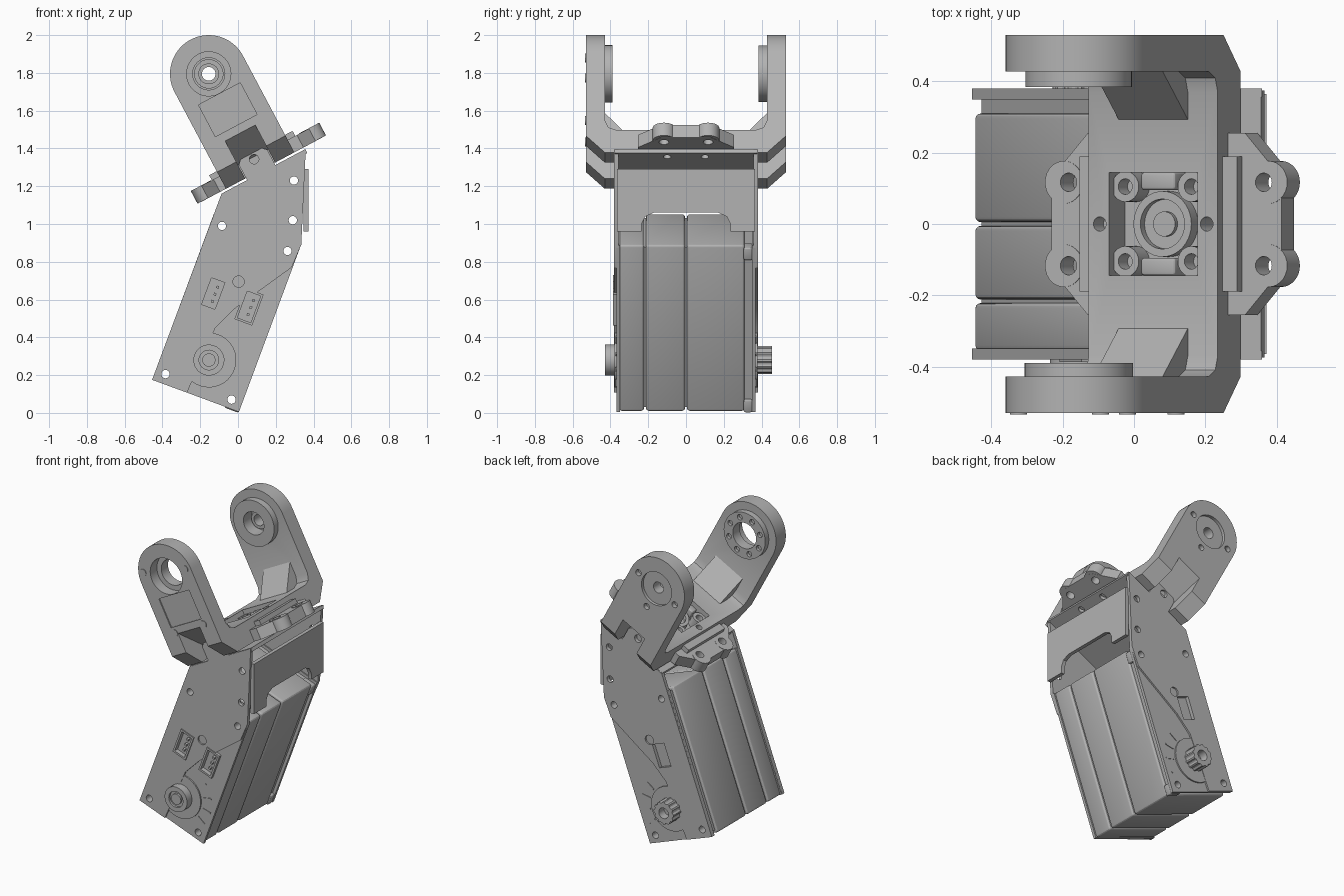
import bpy, bmesh, math
from mathutils import Matrix, Vector

if "Cube" in bpy.data.objects:
    bpy.data.objects.remove(bpy.data.objects["Cube"])

grey = bpy.data.materials.new("grey plastic")
grey.use_nodes = True
colour = (0.45, 0.45, 0.45, 1)
grey.diffuse_color = colour
grey.node_tree.nodes["Principled BSDF"].inputs["Base Color"].default_value = colour

# Tilted frames: servo leans right, yoke leans left
WORLD = Matrix.Identity(4)
SERVO = Matrix.Translation((0.005, 0, 0.005)) @ Matrix.Rotation(math.radians(20.4), 4, 'Y')
YOKE = Matrix.Translation((-0.155, 0, 1.795)) @ Matrix.Rotation(math.radians(-28), 4, 'Y')


def prism(name, pts, lo, hi, axis='y', frame=WORLD, bevel=0):
    """Extrude a 2D outline along one axis of a frame."""
    k = 'xyz'.index(axis)
    bm = bmesh.new()
    verts = []
    for p in pts:
        c = list(p)
        c.insert(k, lo)
        verts.append(bm.verts.new(c))
    face = bm.faces.new(verts)
    ext = bmesh.ops.extrude_face_region(bm, geom=[face])
    shift = Vector((0, 0, 0))
    shift[k] = hi - lo
    bmesh.ops.translate(bm, vec=shift, verts=[v for v in ext['geom'] if isinstance(v, bmesh.types.BMVert)])
    bmesh.ops.recalc_face_normals(bm, faces=bm.faces)
    if bevel:
        bmesh.ops.bevel(bm, geom=bm.edges[:], offset=bevel, segments=3, profile=0.5, affect='EDGES')
    bm.transform(frame)
    me = bpy.data.meshes.new(name)
    bm.to_mesh(me)
    bm.free()
    me.materials.append(grey)
    ob = bpy.data.objects.new(name, me)
    bpy.context.collection.objects.link(ob)
    return ob


def rect(cx, cz, w, h):
    return [(cx - w / 2, cz - h / 2), (cx + w / 2, cz - h / 2), (cx + w / 2, cz + h / 2), (cx - w / 2, cz + h / 2)]


def ring(cx, cz, r, n=40, start=0, sweep=math.tau):
    return [(cx + r * math.cos(start + sweep * i / n), cz + r * math.sin(start + sweep * i / n)) for i in range(n)]


def disc(name, c, r, lo, hi, axis='y', frame=WORLD, n=40):
    return prism(name, ring(c[0], c[1], r, n), lo, hi, axis, frame)


def combine(targets, cutters, op='DIFFERENCE'):
    """Apply boolean cutters to the targets, then discard the cutters."""
    for ob in targets:
        bpy.context.view_layer.objects.active = ob
        for c in cutters:
            m = ob.modifiers.new("cut", 'BOOLEAN')
            m.operation, m.object, m.solver = op, c, 'EXACT'
            bpy.ops.object.modifier_apply(modifier=m.name)
    for c in cutters:
        bpy.data.objects.remove(c)


# Servo case: three bands around a slightly smaller core
case = [prism("servo_core", rect(-.245, .47, .45, .90), -.355, .355, 'y', SERVO)]
for i, (lo, hi) in enumerate([(-.355, -.222), (-.212, -.005), (.005, .31)]):
    case.append(prism(f"servo_band_{i + 1}", rect(-.245, .47, .48, .94), lo, hi, 'y', SERVO, .015))
for i, w in enumerate((.03, .89)):
    case.append(prism(f"case_ear_{i + 1}", rect(-.04, w, .08, .07), .305, .352, 'y', SERVO, .01))

# Frame side plates with a tab at the top
edge = [(-.455, .175), (-.27, .107), (-.12, .45), (-.02, .55), (.284, .77), (.335, .89)]
for b, a in [(.266, -.594), (.085, -.594), (.085, -.50), (.05, -.465), (-.05, -.465), (-.085, -.50), (-.085, -.594), (-.24, -.594)]:
    p = YOKE @ Vector((b, 0, a))
    edge.append((p.x, p.z))
plates, covers = [], []
for s, side in ((-1, "front"), (1, "back")):
    plates.append(prism(side + "_frame_plate", edge, s * .357, s * .38, 'y'))
    covers.append(prism(side + "_case_cover", rect(-.245, .47, .49, .94), s * .35, s * .369, 'y', SERVO))
    disc(side + "_horn_seat", (-.245, .202), .145, s * .36, s * .378, 'y', SERVO)
    for i in range(4):
        ang = math.radians(-20 + 25 * i)
        c = (-.245 + .19 * math.cos(ang), .202 + .19 * math.sin(ang))
        d = Vector((math.cos(ang), math.sin(ang)))
        n = Vector((-d.y, d.x)) * .005
        c = Vector(c)
        prism(f"{side}_tick_{i + 1}", [c - d * .03 - n, c + d * .03 - n, c + d * .03 + n, c - d * .03 + n],
              s * .366, s * .373)

# The tick plates are in the servo frame
for ob in bpy.data.objects:
    if "_tick_" in ob.name:
        ob.data.transform(SERVO)

# Frame top web and end panel with an arch
web = prism("frame_web", [(-.24, -.375), (.264, -.375), (.264, .375), (-.24, .375)], -.615, -.592, 'z', YOKE)
combine([web], [disc("c", (.22, y), .02, -.7, -.5, 'z', YOKE) for y in (-.1, .1)])
arch = [(-.365, 1.29), (-.365, .96), (-.235, .96), (-.235, 1.0), (-.215, 1.04), (-.17, 1.06)]
panel = prism("end_panel", arch + [(-y, z) for y, z in reversed(arch)], .348, .372, 'x')

# Screw holes right through the servo
spots = [(-.085, .99), (.296, 1.23), (.29, 1.02), (.262, .857), (-.384, .205), (-.034, .07)]
combine(plates + covers + case, [disc("c", p, .022, -.5, .5, n=20) for p in spots])
combine(plates, [disc("c", (0, -.512), .025, -.5, .5, 'y', YOKE, 20)])

# Cable sockets on the front
for i, u in enumerate((-.346, -.144)):
    socket = prism(f"cable_socket_{i + 1}", rect(u, .54, .10, .175), -.387, -.36, 'y', SERVO)
    combine([socket, plates[0], covers[0]], [prism("c", rect(u, .54, .075, .15), -.5, -.357, 'y', SERVO)])
    for j in range(3):
        prism(f"socket_pin_{i + 1}_{j + 1}", rect(u + .01, .50 + .04 * j, .014, .014), -.376, -.35, 'y', SERVO)
combine([plates[0], plates[1]], [disc("c", (.003, .695), .03, -.5, .5, n=24)])
combine([plates[1], covers[1]], [prism("c", rect(-.30, .54, .09, .15), .357, .5, 'y', SERVO)])

# Servo horns: plain hub in front, splined shaft behind
hub = disc("front_hub", (-.245, .202), .082, -.43, -.36, 'y', SERVO)
combine([hub], [disc("c", (-.245, .202), .052, -.5, -.415, 'y', SERVO)])
pin = disc("front_hub_pin", (-.245, .202), .035, -.428, -.40, 'y', SERVO)
teeth = [(-.245 + r * math.cos(t), .202 + r * math.sin(t))
         for i in range(48) for t, r in [(math.tau * i / 48, .074 if i // 2 % 2 else .066)]]
spline = prism("back_spline", teeth, .36, .455, 'y', SERVO)
combine([spline], [disc("c", (-.245, .202), .035, .40, .5, 'y', SERVO)])

# Yoke: a U section trimmed to a round-ended outline
half = [(.53, .3), (.53, -.48), (.43, -.58)]
inner = [(.37, -.445), (.41, -.43), (.428, -.39), (.428, .3)]
section = half + [(-y, a) for y, a in reversed(half)] + [(-y, a) for y, a in reversed(inner)] + inner
yoke = prism("yoke", section, -.3, .3, 'x', YOKE)
outline = ring(0, 0, .205, 32, 0, math.pi) + [(-.205, 0), (-.205, -.65), (.205, -.65), (.205, -.1)]
combine([yoke], [prism("c", outline, -.6, .6, 'y', YOKE)], 'INTERSECT')

# Sloped pockets for the frame tabs, backed by wedges inside
for s, side in ((-1, "front"), (1, "back")):
    wedge = prism(side + "_wedge", [(s * .45, -.27), (s * .28, -.46), (s * .45, -.46)], -.11, .11, 'x', YOKE)
    pocket = [(s * .56, -.33), (s * .56, -.7), (s * .355, -.7), (s * .355, -.50)]
    combine([yoke, wedge], [prism("c", pocket, -.09, .09, 'x', YOKE)])

# Recessed centre of the yoke with bosses and a ring
combine([yoke], [prism("c", rect(0, 0, .28, .29), -.54, -.3, 'z', YOKE)]
        + [disc("c", (x, 0), .02, -.7, -.3, 'z', YOKE, 20) for x in (-.17, .17)])
for x in (-.105, .105):
    for y in (-.105, .105):
        boss = disc(f"corner_boss_{x}_{y}", (x, y), .043, -.55, -.475, 'z', YOKE, 24)
        combine([boss], [disc("c", (x, y), .022, -.53, -.4, 'z', YOKE, 20)])
centre = disc("centre_ring", (0, 0), .092, -.55, -.50, 'z', YOKE)
combine([centre], [disc("c", (0, 0), .07, -.525, -.4, 'z', YOKE)])
disc("centre_screw", (0, 0), .035, -.55, -.51, 'z', YOKE)
for y in (-.12, .12):
    prism(f"recess_stop_{y}", rect(0, y, .11, .05), -.55, -.47, 'z', YOKE, .01)

# Hexagonal mounting flanges either side of the yoke
for s, side in ((-1, "right"), (1, "left")):
    c = .01
    hexa = [(c + s * b, y) for b, y in [(.19, -.255), (.25, -.255), (.365, -.13), (.365, .13), (.25, .255), (.19, .255)]]
    parts = [prism(side + "_flange", hexa, -.58, -.505, 'z', YOKE)]
    prism(side + "_flange_step", rect(s * .22, 0, .06, .38), -.57, -.475, 'z', YOKE)
    for y in (-.117, .117):
        parts.append(disc(f"{side}_flange_lobe_{y}", (c + s * .325, y), .06, -.579, -.503, 'z', YOKE, 28))
    combine(parts, [disc("c", (c + s * .31, y), .026, -.7, -.4, 'z', YOKE, 24) for y in (-.117, .117)])

# Bearing end of the front arm
bearing = disc("front_bearing", (0, 0), .152, -.43, -.39, 'y', YOKE)
combine([yoke, bearing], [disc("c", (0, 0), .085, -.6, -.3, 'y', YOKE)])
combine([yoke], [disc("c", (0, 0), .117, -.6, -.46, 'y', YOKE),
                 prism("c", rect(0, -.215, .25, .19), -.6, -.522, 'y', YOKE)])
combine([bearing], [disc("c", (.118 * math.cos(t), .118 * math.sin(t)), .018, -.41, -.3, 'y', YOKE, 16)
                    for t in [math.tau * i / 8 for i in range(8)]])
for i, (b, a) in enumerate([(-.16, .06), (.16, .01), (-.115, -.347), (.125, -.345)]):
    disc(f"arm_boss_{i + 1}", (b, a), .024, -.534, -.50, 'y', YOKE, 20)

# Splined socket on the back arm
socket = disc("back_spline_socket", (0, 0), .15, .385, .44, 'y', YOKE)
combine([socket, yoke], [disc("c", (0, 0), .075, .3, .47, 'y', YOKE)])
combine([yoke], [disc("c", (0, 0), .11, .51, .6, 'y', YOKE), disc("c", (0, 0), .036, .4, .6, 'y', YOKE)]
        + [disc("c", (x, z), .02, .50, .6, 'y', YOKE, 16) for x, z in ((.15, 0), (-.15, 0), (0, .155), (0, -.155))])
back_ring = disc("back_screw_collar", (0, 0), .055, .44, .48, 'y', YOKE)
combine([back_ring], [disc("c", (0, 0), .036, .4, .6, 'y', YOKE)])

# Smooth the round parts, keep hard edges
for ob in bpy.data.objects:
    ob.select_set(ob.type == 'MESH')
bpy.context.view_layer.objects.active = yoke
bpy.ops.object.shade_smooth_by_angle(angle=math.radians(28))
